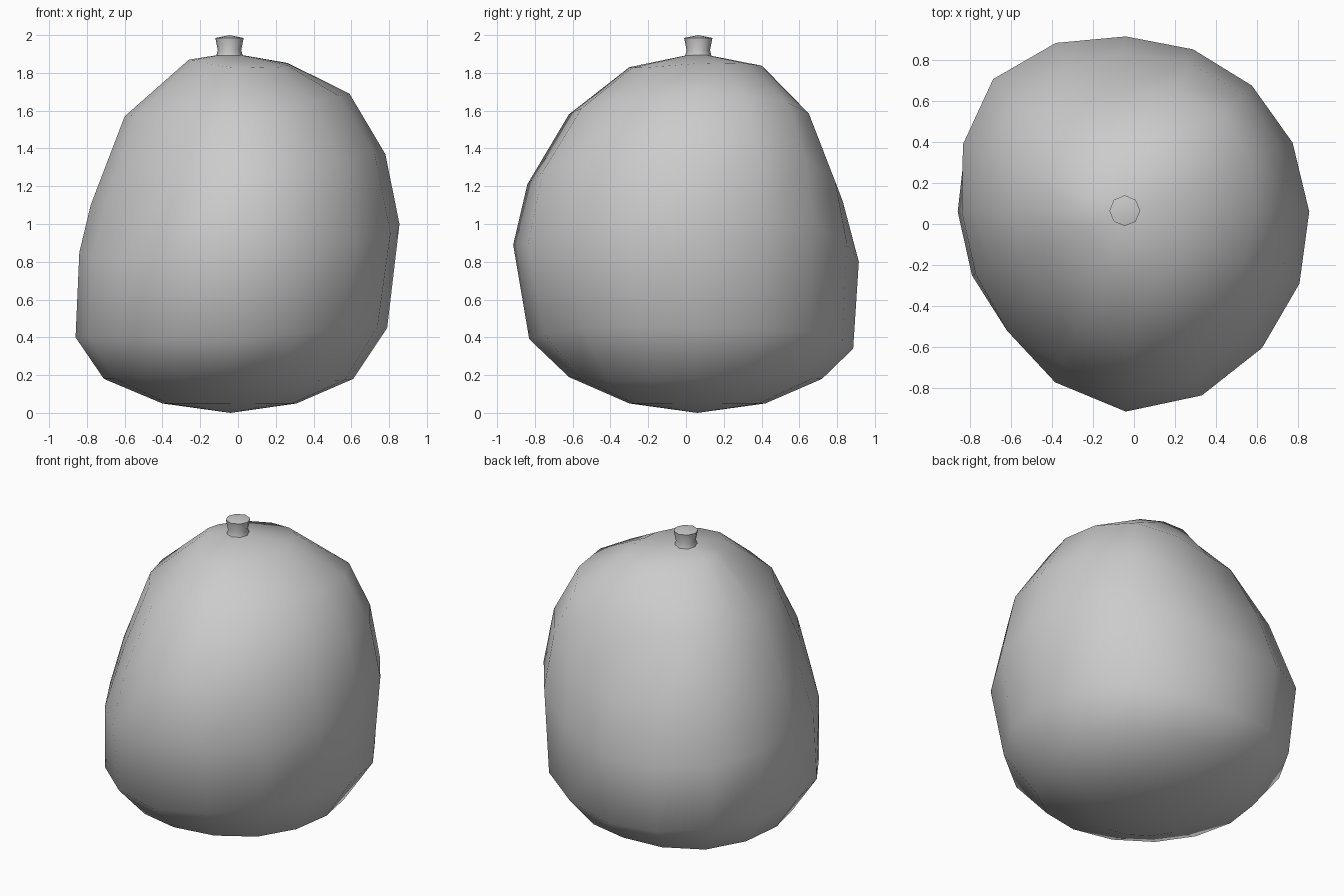
import bpy, bmesh, math

if "Cube" in bpy.data.objects:
    bpy.data.objects.remove(bpy.data.objects["Cube"])

CX, CY = -0.04, 0.06   # axis of the lumpy body
SEG = 16

# (radius, height) profiles every 45 degrees, starting at +x, counter-clockwise
PROFILES = [
    [(.35, .05), (.65, .18), (.83, .45), (.895, 1.0), (.82, 1.37), (.63, 1.69), (.30, 1.85)],
    [(.35, .05), (.66, .18), (.84, .43), (.87, 1.0), (.81, 1.35), (.68, 1.64), (.36, 1.85)],
    [(.36, .05), (.66, .18), (.825, .34), (.855, .80), (.77, 1.12), (.59, 1.54), (.35, 1.83)],
    [(.36, .05), (.68, .16), (.87, .38), (.915, .83), (.75, 1.28), (.58, 1.57), (.25, 1.85)],
    [(.36, .05), (.67, .18), (.82, .40), (.80, .85), (.74, 1.10), (.56, 1.57), (.22, 1.87)],
    [(.36, .05), (.66, .18), (.82, .40), (.82, .80), (.70, 1.20), (.55, 1.58), (.22, 1.86)],
    [(.36, .05), (.68, .19), (.89, .39), (.975, .89), (.90, 1.21), (.68, 1.58), (.36, 1.83)],
    [(.36, .05), (.66, .17), (.86, .45), (.94, .90), (.84, 1.35), (.63, 1.65), (.36, 1.83)],
]


def blended(level, seg):
    """Profile point for a segment: given directly, or smoothly between neighbours."""
    i = seg // 2
    if seg % 2 == 0:
        return PROFILES[i][level]
    a, b, c, d = (PROFILES[(i + k) % 8][level] for k in (-1, 0, 1, 2))
    return tuple((9 * (b[k] + c[k]) - a[k] - d[k]) / 16 for k in (0, 1))


def lathe(name, rings, bottom, top, angle):
    """Skin a list of vertex rings and close both ends with a pole."""
    bm = bmesh.new()
    loops = [[bm.verts.new(p) for p in ring] for ring in rings]
    n = len(loops[0])
    lo, hi = bm.verts.new(bottom), bm.verts.new(top)
    for a, b in zip(loops, loops[1:]):
        for i in range(n):
            j = (i + 1) % n
            bm.faces.new((a[i], a[j], b[j], b[i]))
    for i in range(n):
        j = (i + 1) % n
        bm.faces.new((lo, loops[0][j], loops[0][i]))
        bm.faces.new((hi, loops[-1][i], loops[-1][j]))
    bmesh.ops.recalc_face_normals(bm, faces=bm.faces)
    mesh = bpy.data.meshes.new(name)
    bm.to_mesh(mesh)
    bm.free()
    ob = bpy.data.objects.new(name, mesh)
    bpy.context.collection.objects.link(ob)
    bpy.ops.object.select_all(action='DESELECT')
    ob.select_set(True)
    bpy.context.view_layer.objects.active = ob
    bpy.ops.object.shade_smooth_by_angle(angle=math.radians(angle))
    return ob


# Lumpy fruit body
rings = []
for level in range(7):
    ring = []
    for s in range(SEG):
        r, z = blended(level, s)
        t = 2 * math.pi * s / SEG
        ring.append((CX + r * math.cos(t), CY + r * math.sin(t), z))
    rings.append(ring)
lathe("fruit_body", rings, (CX, CY, 0), (CX, CY, 1.905), 60)

# Short flared stem
stem = [[(CX - .005 + r * math.cos(math.tau * s / 8), CY + .005 + r * math.sin(math.tau * s / 8), z)
         for s in range(8)]
        for r, z in ((.07, 1.89), (.062, 1.92), (.075, 1.985))]
lathe("stem", stem, (CX - .005, CY + .005, 1.88), (CX - .005, CY + .005, 2.0), 60)
